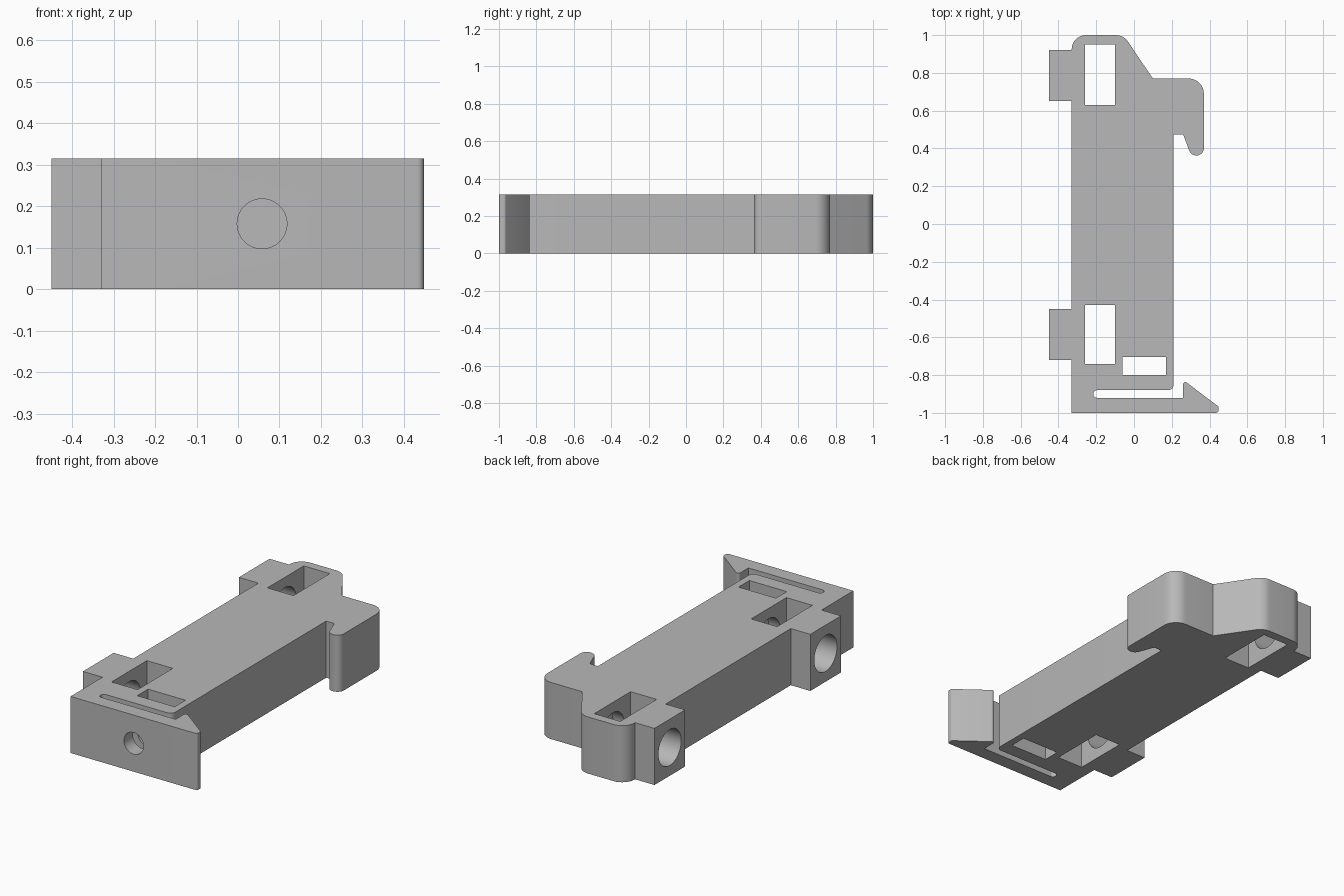
import bpy, bmesh, math
from mathutils import Vector, Matrix

cube = bpy.data.objects.get("Cube")
if cube:
    bpy.data.objects.remove(cube, do_unlink=True)

HEIGHT = 0.315
MID = HEIGHT / 2

grey = bpy.data.materials.new("plain grey")
grey.use_nodes = True
GREY = (0.48, 0.48, 0.48, 1)
grey.diffuse_color = GREY
grey.node_tree.nodes["Principled BSDF"].inputs["Base Color"].default_value = GREY


def rounded(corners, steps=8):
    """Polygon from (x, y, radius) corners, each replaced by an arc."""
    pts = []
    for i, (x, y, r) in enumerate(corners):
        p = Vector((x, y))
        if r == 0:
            pts.append(p)
            continue
        a = (Vector(corners[i - 1][:2]) - p).normalized()
        b = (Vector(corners[(i + 1) % len(corners)][:2]) - p).normalized()
        half = a.angle(b) / 2
        centre = p + (a + b).normalized() * (r / math.sin(half))
        start = p + a * (r / math.tan(half)) - centre
        end = p + b * (r / math.tan(half)) - centre
        sweep = start.angle_signed(end)
        for k in range(steps + 1):
            pts.append(centre + Matrix.Rotation(-sweep * k / steps, 2) @ start)
    return pts


def make_object(name, bm):
    bmesh.ops.recalc_face_normals(bm, faces=bm.faces)
    mesh = bpy.data.meshes.new(name)
    bm.to_mesh(mesh)
    bm.free()
    mesh.materials.append(grey)
    ob = bpy.data.objects.new(name, mesh)
    bpy.context.collection.objects.link(ob)
    return ob


def extrude(name, pts, z0, z1):
    bm = bmesh.new()
    face = bm.faces.new([bm.verts.new((p[0], p[1], z0)) for p in pts])
    out = bmesh.ops.extrude_face_region(bm, geom=[face])
    top = [g for g in out["geom"] if isinstance(g, bmesh.types.BMVert)]
    bmesh.ops.translate(bm, verts=top, vec=(0, 0, z1 - z0))
    return make_object(name, bm)


def pocket(name, x0, x1, y0, y1):
    return extrude(name, [(x0, y0), (x1, y0), (x1, y1), (x0, y1)], -0.1, HEIGHT + 0.1)


def bore(name, start, end, radius):
    a, b = Vector(start), Vector(end)
    turn = (b - a).to_track_quat('Z', 'Y').to_matrix().to_4x4()
    bm = bmesh.new()
    bmesh.ops.create_cone(bm, cap_ends=True, segments=48, radius1=radius, radius2=radius,
                          depth=(b - a).length, matrix=Matrix.Translation((a + b) / 2) @ turn)
    return make_object(name, bm)


# Bracket outline: front arm, slot, body, hook, rounded back and two side lugs
outline = [
    (-0.33, -1, 0), (0.448, -1, 0.015), (0.448, -0.967, 0.012), (0.26, -0.825, 0.012),
    (0.26, -0.92, 0), (-0.215, -0.92, 0.018), (-0.215, -0.88, 0.018), (0.21, -0.88, 0.03),
    (0.21, 0.475, 0), (0.26, 0.475, 0.012), (0.302, 0.363, 0.038), (0.37, 0.363, 0.038),
    (0.37, 0.77, 0.08), (0.10, 0.77, 0), (-0.055, 1, 0.08), (-0.33, 1, 0.075),
    (-0.33, 0.92, 0), (-0.45, 0.92, 0), (-0.45, 0.65, 0), (-0.33, 0.65, 0),
    (-0.33, -0.45, 0), (-0.45, -0.45, 0), (-0.45, -0.72, 0), (-0.33, -0.72, 0),
]
bracket = extrude("bracket", rounded(outline), 0, HEIGHT)

# Through pockets, then the lug bores and the front screw bore
cutters = [
    pocket("back_pocket", -0.26, -0.10, 0.63, 0.95),
    pocket("front_pocket", -0.26, -0.10, -0.74, -0.43),
    pocket("nut_pocket", -0.06, 0.17, -0.80, -0.705),
    bore("back_lug_bore", (-0.6, 0.785, MID), (-0.03, 0.785, MID), 0.1),
    bore("front_lug_bore", (-0.6, -0.585, MID), (-0.03, -0.585, MID), 0.1),
    bore("screw_bore", (0.058, -1.2, MID), (0.058, -0.75, MID), 0.06),
]

bpy.context.view_layer.objects.active = bracket
for cutter in cutters:
    mod = bracket.modifiers.new(cutter.name, 'BOOLEAN')
    mod.operation = 'DIFFERENCE'
    mod.solver = 'EXACT'
    mod.object = cutter
    bpy.ops.object.modifier_apply(modifier=mod.name)
    bpy.data.objects.remove(cutter, do_unlink=True)

bpy.ops.object.select_all(action='DESELECT')
bracket.select_set(True)
bpy.ops.object.shade_smooth_by_angle(angle=math.radians(30))
